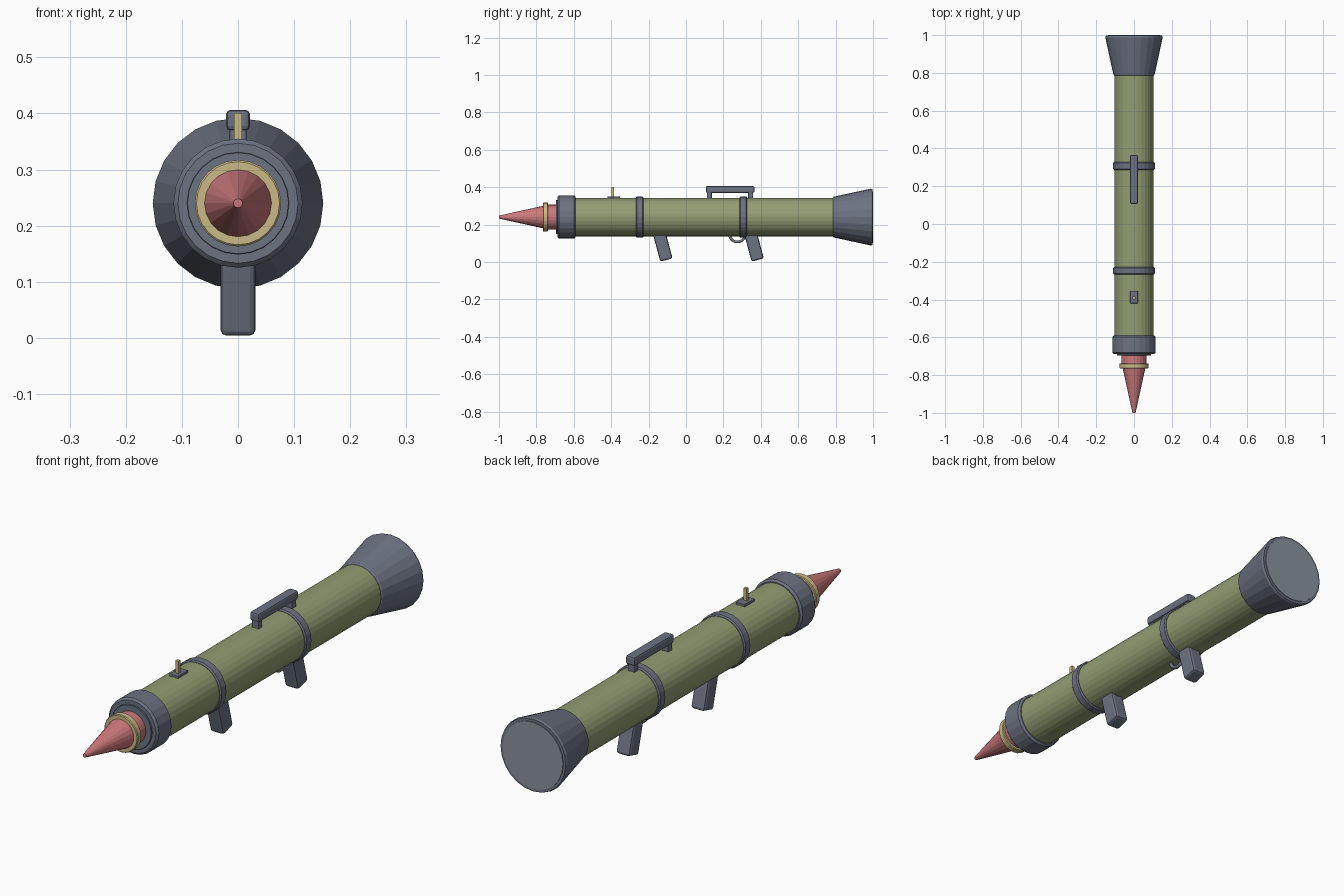
import bpy, bmesh, math
from mathutils import Matrix

if "Cube" in bpy.data.objects:
    bpy.data.objects.remove(bpy.data.objects["Cube"], do_unlink=True)

AXIS = 0.24  # height of the barrel axis


def material(name, r, g, b):
    m = bpy.data.materials.new(name)
    m.use_nodes = True
    m.diffuse_color = (r, g, b, 1)
    m.node_tree.nodes["Principled BSDF"].inputs["Base Color"].default_value = (r, g, b, 1)
    return m


GREY = material("slate grey", 0.15, 0.17, 0.225)
OLIVE = material("olive green", 0.29, 0.34, 0.17)
RED = material("warhead red", 0.61, 0.19, 0.20)
BRASS = material("pale brass", 0.60, 0.49, 0.24)
PALE = material("pale grey", 0.25, 0.29, 0.33)


def finish(name, bm, mat):
    bmesh.ops.recalc_face_normals(bm, faces=bm.faces)
    mesh = bpy.data.meshes.new(name)
    bm.to_mesh(mesh)
    bm.free()
    mesh.materials.append(mat)
    obj = bpy.data.objects.new(name, mesh)
    bpy.context.collection.objects.link(obj)
    return obj


def lathe(name, profile, mat, sides=24):
    """Revolve (y, radius) points round the barrel axis, with flat end caps."""
    bm = bmesh.new()
    rings = []
    for y, r in profile:
        angles = [math.tau * i / sides for i in range(sides)]
        rings.append([bm.verts.new((r * math.sin(a), y, AXIS + r * math.cos(a))) for a in angles])
    for a, b in zip(rings, rings[1:]):
        for i in range(sides):
            j = (i + 1) % sides
            bm.faces.new((a[i], a[j], b[j], b[i]))
    bm.faces.new(rings[0])
    bm.faces.new(rings[-1])
    return finish(name, bm, mat)


def drum(name, y0, y1, r, mat, bevel=0.005, sides=24):
    return lathe(name, [(y0, r - bevel), (y0 + bevel, r), (y1 - bevel, r), (y1, r - bevel)], mat, sides)


def box(name, centre, size, mat, bevel=0.0, tilt=0.0):
    bm = bmesh.new()
    bmesh.ops.create_cube(bm, size=1)
    bmesh.ops.scale(bm, vec=size, verts=bm.verts)
    if bevel:
        bmesh.ops.bevel(bm, geom=bm.edges[:], offset=bevel, segments=2, profile=0.5, affect='EDGES')
    turn = Matrix.Translation(centre) @ Matrix.Rotation(math.radians(tilt), 4, 'X')
    bmesh.ops.transform(bm, matrix=turn, verts=bm.verts)
    return finish(name, bm, mat)


# Barrel, muzzle collar and clamp bands
lathe("barrel", [(-0.62, 0.103), (0.82, 0.103)], OLIVE, 32)
drum("muzzle_collar", -0.688, -0.59, 0.115, GREY, 0.008)
drum("muzzle_insert", -0.695, -0.66, 0.091, GREY, 0.001)
for name, y in (("front_band", -0.248), ("rear_band", 0.307)):
    drum(name, y - 0.02, y + 0.02, 0.11, GREY)

# Flared exhaust bell and its closing disc
lathe("exhaust_bell", [(0.785, 0.104), (0.79, 0.109), (0.988, 0.152), (0.997, 0.149)], GREY)
lathe("exhaust_disc", [(0.99, 0.138), (1.0, 0.138)], PALE)

# Warhead
lathe("warhead_neck", [(-0.745, 0.066), (-0.68, 0.066)], RED)
drum("warhead_ring", -0.765, -0.738, 0.077, BRASS, 0.003)
lathe("warhead_cone", [(-1.0, 0.008), (-0.75, 0.063)], RED, 20)

# Carry handle on two posts
box("carry_handle", (0, 0.236, 0.388), (0.042, 0.26, 0.037), GREY, 0.008)
for name, y in (("front_handle_post", 0.125), ("rear_handle_post", 0.345)):
    box(name, (0, y, 0.355), (0.03, 0.026, 0.05), GREY, 0.003)

# Front sight
box("sight_base", (0, -0.387, 0.344), (0.04, 0.066, 0.014), GREY, 0.002)
box("sight_post", (0, -0.392, 0.372), (0.014, 0.014, 0.058), BRASS)

# Raked pistol grips
for name, y in (("front_grip", -0.124), ("rear_grip", 0.364)):
    box(name, (0, y, 0.083), (0.062, 0.068, 0.15), GREY, 0.01, 15)

# Trigger guard: half hoop below the barrel
curve = bpy.data.curves.new("trigger_guard", 'CURVE')
curve.dimensions = '3D'
curve.bevel_depth = 0.008
curve.bevel_resolution = 1
curve.materials.append(GREY)
steps = 14
hoop = curve.splines.new('POLY')
hoop.points.add(steps)
for i, p in enumerate(hoop.points):
    a = math.pi * i / steps
    p.co = (0, 0.275 + 0.043 * math.cos(a), 0.15 - 0.043 * math.sin(a), 1)
bpy.context.collection.objects.link(bpy.data.objects.new("trigger_guard", curve))
